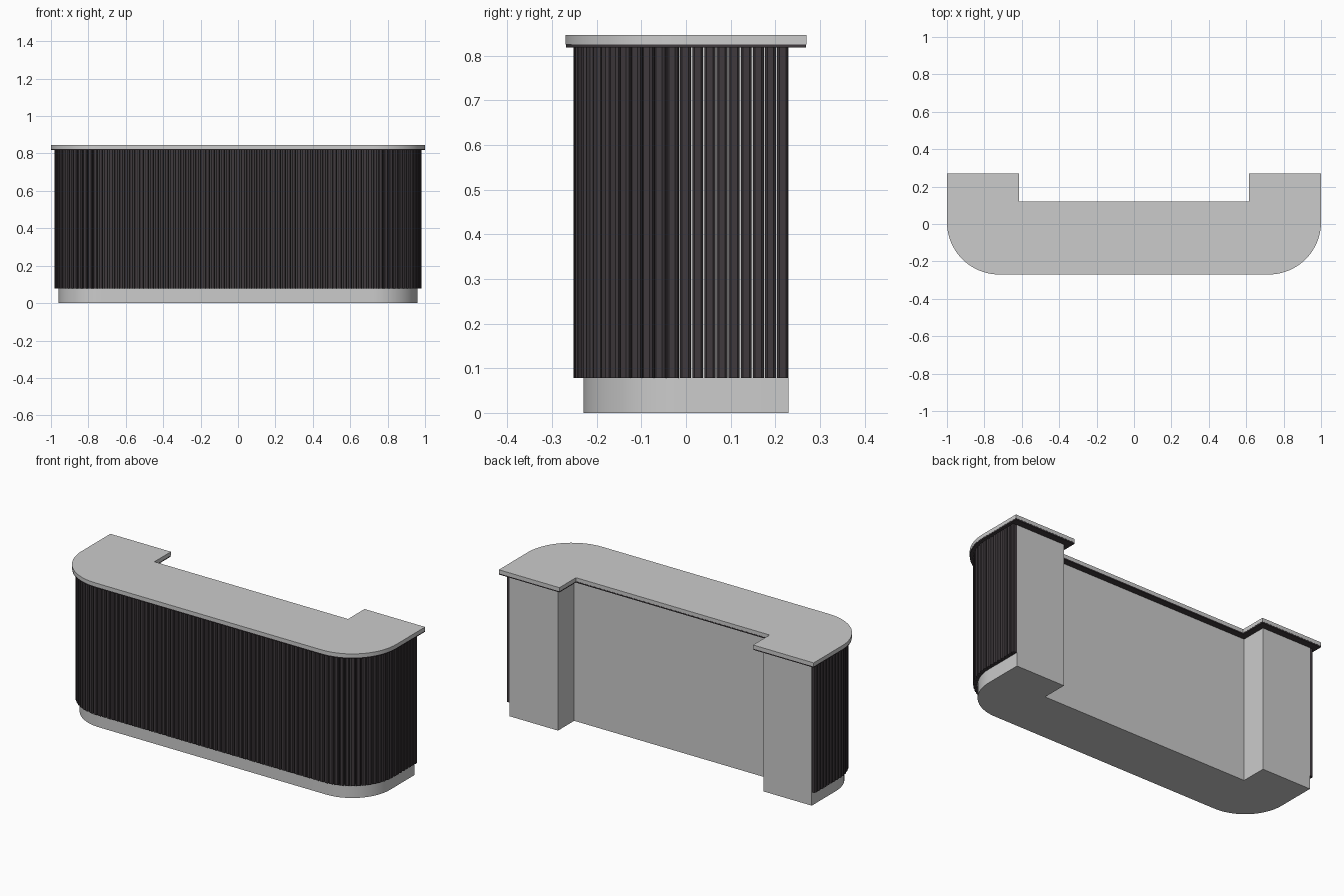
import bpy, bmesh, math
from mathutils import Vector

if "Cube" in bpy.data.objects:
    bpy.data.objects.remove(bpy.data.objects["Cube"])

dark = bpy.data.materials.new("dark_wood")
dark.diffuse_color = (0.05, 0.042, 0.047, 1)
dark.use_nodes = True
dark.node_tree.nodes["Principled BSDF"].inputs["Base Color"].default_value = dark.diffuse_color


def finish(name, bm, mat=None, smooth=False):
    bmesh.ops.recalc_face_normals(bm, faces=bm.faces)
    me = bpy.data.meshes.new(name)
    bm.to_mesh(me)
    bm.free()
    ob = bpy.data.objects.new(name, me)
    bpy.context.collection.objects.link(ob)
    if mat:
        me.materials.append(mat)
    if smooth:
        bpy.ops.object.select_all(action='DESELECT')
        bpy.context.view_layer.objects.active = ob
        ob.select_set(True)
        bpy.ops.object.shade_smooth_by_angle(angle=math.radians(30))
    return ob


def prism(bm, pts, z0, z1):
    face = bm.faces.new([bm.verts.new((x, y, z0)) for x, y in pts])
    ext = bmesh.ops.extrude_face_region(bm, geom=[face], use_keep_orig=True)
    verts = [g for g in ext["geom"] if isinstance(g, bmesh.types.BMVert)]
    bmesh.ops.translate(bm, vec=(0, 0, z1 - z0), verts=verts)


def footprint(hx, hy, r, notch_x, notch_y, n=20):
    """U-shaped counter outline with rounded front corners."""
    half = [(notch_x, notch_y), (notch_x, hy), (hx, hy)]
    for i in range(n + 1):
        a = math.pi / 2 * i / n
        half.append((hx - r + r * math.cos(a), -hy + r - r * math.sin(a)))
    return half + [(-x, y) for x, y in reversed(half)]


def slab(name, outline, z0, z1, mat=None):
    bm = bmesh.new()
    prism(bm, outline, z0, z1)
    return finish(name, bm, mat, True)


# Body with plinth, and the overhanging worktop
HX, HY, R = 0.96, 0.23, 0.24
slab("counter_body", footprint(HX, HY, R, 0.652, 0.083), 0, 0.82)
slab("worktop", footprint(1.0, 0.27, 0.28, 0.615, 0.12), 0.825, 0.846)
slab("worktop_underside_trim", footprint(0.999, 0.269, 0.279, 0.616, 0.121),
     0.818, 0.825, dark)


# Vertical slats following the body outline from right side to left side
def path(s):
    """Point and outward normal at distance s from the front centre."""
    sign = 1 if s >= 0 else -1
    s = abs(s)
    flat, arc = HX - R, R * math.pi / 2
    if s < flat:
        p, n = (s, -HY), (0, -1)
    elif s < flat + arc:
        a = (s - flat) / R
        n = (math.sin(a), -math.cos(a))
        p = (flat + R * n[0], -HY + R + R * n[1])
    else:
        p, n = (HX, -HY + R + s - flat - arc), (1, 0)
    return Vector((sign * p[0], p[1])), Vector((sign * n[0], n[1]))


COUNT = 97
half_len = (HX - R) + R * math.pi / 2 + (2 * HY - R)
pitch = 2 * half_len / COUNT
w, depth, c = pitch * 0.45, 0.022, 0.005
profile = [(-w, -0.002), (w, -0.002), (w, depth - c), (w - c, depth),
           (c - w, depth), (-w, depth - c)]
bm = bmesh.new()
for i in range(COUNT):
    p, n = path(-half_len + (i + 0.5) * pitch)
    t = Vector((-n.y, n.x))
    prism(bm, [p + t * u + n * v for u, v in profile], 0.078, 0.819)
finish("front_slats", bm, dark)
